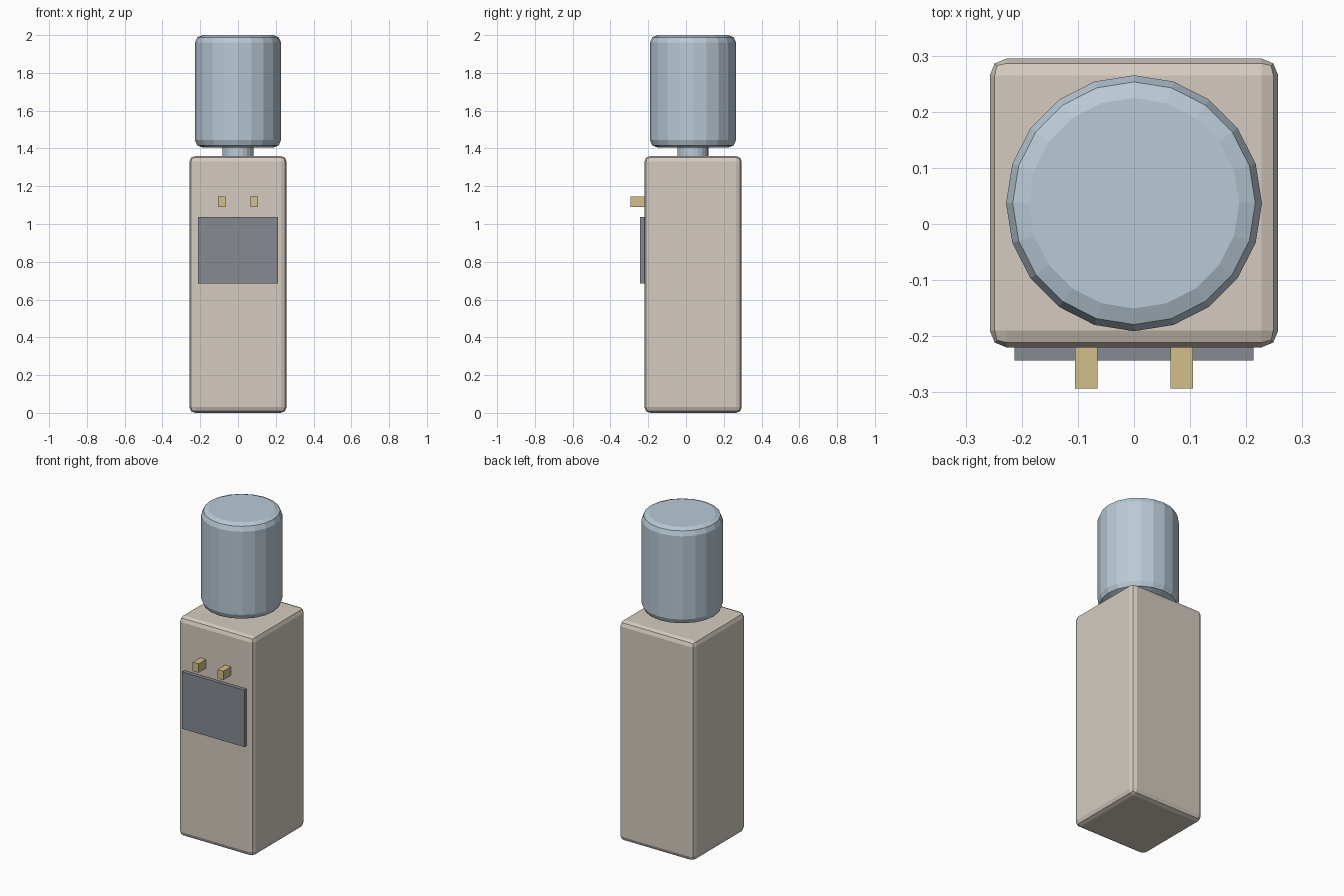
import bpy
import math
from mathutils import Matrix

cube = bpy.data.objects.get("Cube")
if cube:
    bpy.data.objects.remove(cube, do_unlink=True)


def material(name, rgb):
    mat = bpy.data.materials.new(name)
    mat.use_nodes = True
    colour = (*rgb, 1.0)
    mat.diffuse_color = colour
    bsdf = next(n for n in mat.node_tree.nodes if n.type == "BSDF_PRINCIPLED")
    bsdf.inputs["Base Color"].default_value = colour
    return mat


beige = material("warm beige", (0.66, 0.60, 0.53))
blue = material("pale blue", (0.49, 0.59, 0.67))
grey = material("slate grey", (0.24, 0.26, 0.29))
brass = material("brass", (0.65, 0.52, 0.26))


def finish(obj, name, mat, bevel=0.0):
    obj.name = name
    obj.data.materials.append(mat)
    if bevel:
        mod = obj.modifiers.new("Rounded edges", "BEVEL")
        mod.width = bevel
        mod.segments = 2
        mod.limit_method = "ANGLE"
        mod.angle_limit = math.radians(40)
    return obj


def box(name, low, high, mat, bevel=0.0):
    centre = [(a + b) / 2 for a, b in zip(low, high)]
    bpy.ops.mesh.primitive_cube_add(size=1, location=centre)
    obj = bpy.context.object
    obj.data.transform(Matrix.Diagonal([b - a for a, b in zip(low, high)] + [1]))
    return finish(obj, name, mat, bevel)


def cylinder(name, radius, bottom, top, mat, bevel=0.0):
    bpy.ops.mesh.primitive_cylinder_add(
        vertices=20, radius=radius, depth=top - bottom,
        location=(0, 0.037, (bottom + top) / 2))
    return finish(bpy.context.object, name, mat, bevel)


# Cabinet
box("cabinet", (-0.257, -0.22, 0), (0.257, 0.295, 1.36), beige, 0.03)

# Water bottle and its neck
cylinder("bottle_neck", 0.083, 1.34, 1.43, blue)
cylinder("bottle", 0.228, 1.405, 2.0, blue, 0.04)

# Dispensing panel
box("front_panel", (-0.213, -0.243, 0.685), (0.213, -0.2, 1.037), grey)

# Pair of taps
for side, x in (("left", 0.085), ("right", -0.085)):
    box(f"{side}_tap", (x - 0.02, -0.293, 1.09), (x + 0.02, -0.2, 1.145), brass)
